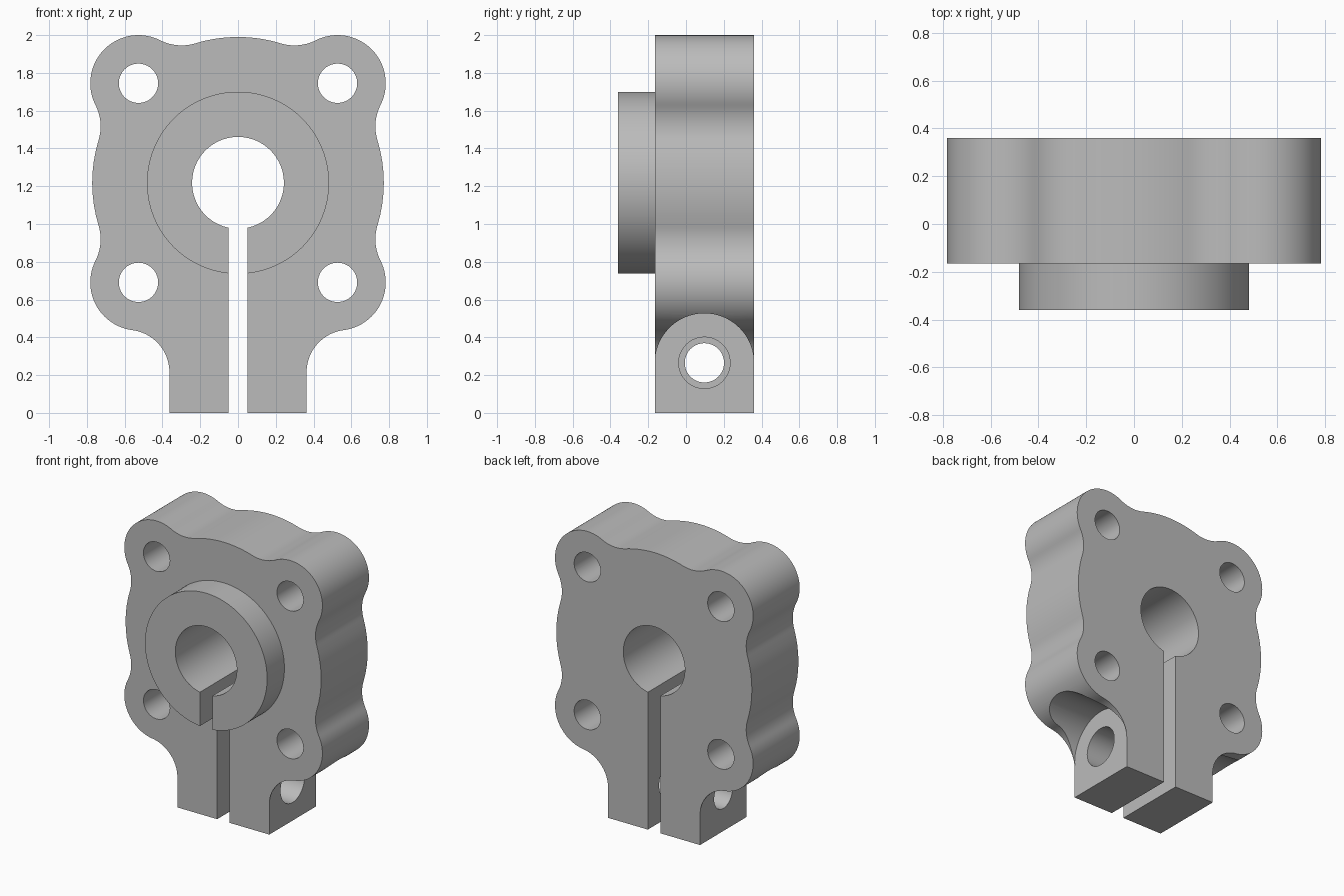
import bpy, bmesh, math
from mathutils import Vector, Matrix

if "Cube" in bpy.data.objects:
    bpy.data.objects.remove(bpy.data.objects["Cube"], do_unlink=True)

# Main dimensions
FRONT, BACK, BOSS_FRONT = -0.165, 0.36, -0.36
CENTRE_Z = 1.218
DISC_R, BOSS_R, BORE_R = 0.772, 0.482, 0.243
LOBE, LOBE_R, HOLE_R = 0.527, 0.255, 0.104
BLEND_R, FOOT_R = 0.25, 0.225
ARM_X, SLOT_X = 0.363, 0.049
BOLT_Y, BOLT_Z = (FRONT + BACK) / 2, 0.265

steel = bpy.data.materials.new("plain grey")
steel.use_nodes = True
GREY = (0.5, 0.5, 0.5, 1)
steel.diffuse_color = GREY
steel.node_tree.nodes["Principled BSDF"].inputs["Base Color"].default_value = GREY


def make_object(name, bm):
    bmesh.ops.recalc_face_normals(bm, faces=bm.faces)
    mesh = bpy.data.meshes.new(name)
    bm.to_mesh(mesh)
    bm.free()
    mesh.materials.append(steel)
    obj = bpy.data.objects.new(name, mesh)
    bpy.context.collection.objects.link(obj)
    return obj


def cylinder(name, radius, start, end, segments=96):
    start, end = Vector(start), Vector(end)
    axis = end - start
    bm = bmesh.new()
    turn = axis.to_track_quat('Z', 'Y').to_matrix().to_4x4()
    bmesh.ops.create_cone(bm, cap_ends=True, segments=segments, radius1=radius,
                          radius2=radius, depth=axis.length,
                          matrix=Matrix.Translation((start + end) / 2) @ turn)
    return make_object(name, bm)


def combine(target, tool, operation):
    mod = target.modifiers.new(tool.name, 'BOOLEAN')
    mod.operation, mod.solver, mod.object = operation, 'EXACT', tool
    bpy.context.view_layer.objects.active = target
    bpy.ops.object.modifier_apply(modifier=mod.name)
    bpy.data.objects.remove(tool, do_unlink=True)


def half_outline():
    """Tangent arcs from the foot of the right arm to the top middle."""
    disc = Vector((0, CENTRE_Z))
    low = Vector((LOBE, CENTRE_Z - LOBE))
    high = Vector((LOBE, CENTRE_Z + LOBE))
    # Blend circles touch both the disc and a lobe
    a, b, d = DISC_R + BLEND_R, LOBE_R + BLEND_R, LOBE * math.sqrt(2)
    spread = math.acos((a * a + d * d - b * b) / (2 * a * d))

    def blend(angle):
        return disc + a * Vector((math.cos(angle), math.sin(angle)))

    # Foot fillet touches the arm side and the lower lobe
    foot_x = ARM_X + FOOT_R
    drop = math.sqrt((LOBE_R + FOOT_R) ** 2 - (foot_x - LOBE) ** 2)
    foot = Vector((foot_x, low.y - drop))
    quarter = math.pi / 4
    chain = [(foot, FOOT_R, -1), (low, LOBE_R, 1),
             (blend(spread - quarter), BLEND_R, -1), (disc, DISC_R, 1),
             (blend(quarter - spread), BLEND_R, -1), (high, LOBE_R, 1),
             (blend(quarter + spread), BLEND_R, -1), (disc, DISC_R, 1)]
    points = [Vector((ARM_X, 0))]
    for i, (c, r, way) in enumerate(chain):
        into = chain[i - 1][0] - c if i else Vector((-1, 0))
        out = chain[i + 1][0] - c if i + 1 < len(chain) else Vector((0, 1))
        first = math.atan2(into.y, into.x)
        sweep = (math.atan2(out.y, out.x) - first) * way % math.tau
        steps = max(8, round(sweep / math.radians(4)))
        for k in range(1 if i else 0, steps + 1):
            t = first + way * sweep * k / steps
            points.append(c + r * Vector((math.cos(t), math.sin(t))))
    return points


# Lobed plate with clamp arms
right = half_outline()
outline = right + [Vector((-p.x, p.y)) for p in reversed(right[:-1])]
bm = bmesh.new()
face = bm.faces.new([bm.verts.new((p.x, FRONT, p.y)) for p in outline])
grown = bmesh.ops.extrude_face_region(bm, geom=[face])
bmesh.ops.translate(bm, vec=(0, BACK - FRONT, 0),
                    verts=[v for v in grown["geom"] if isinstance(v, bmesh.types.BMVert)])
body = make_object("clamp_body", bm)

# Round boss on the front
combine(body, cylinder("boss", BOSS_R, (0, BOSS_FRONT, CENTRE_Z),
                       (0, FRONT + 0.1, CENTRE_Z), 128), 'UNION')

# Centre bore and corner holes
combine(body, cylinder("bore", BORE_R, (0, -1, CENTRE_Z), (0, 1, CENTRE_Z)), 'DIFFERENCE')
for sx in (-1, 1):
    for sz in (-1, 1):
        x, z = sx * LOBE, CENTRE_Z + sz * LOBE
        combine(body, cylinder("corner_hole", HOLE_R, (x, -1, z), (x, 1, z), 64), 'DIFFERENCE')

# Clamping slot from the bore down
bm = bmesh.new()
bmesh.ops.create_cube(bm, size=1, matrix=Matrix.Translation((0, 0, CENTRE_Z / 2 - 0.1))
                      @ Matrix.Diagonal((2 * SLOT_X, 2, CENTRE_Z + 0.2, 1)))
combine(body, make_object("slot", bm), 'DIFFERENCE')

# Bolt seats and bolt holes: clearance on one arm, narrower on the other
for side, hole in ((1, 0.136), (-1, HOLE_R)):
    combine(body, cylinder("bolt_seat", BOLT_Y - FRONT - 0.0005, (side * ARM_X, BOLT_Y, BOLT_Z),
                           (side, BOLT_Y, BOLT_Z)), 'DIFFERENCE')
    combine(body, cylinder("bolt_hole", hole, (0, BOLT_Y, BOLT_Z),
                           (side, BOLT_Y, BOLT_Z), 64), 'DIFFERENCE')

# Smooth curves, crisp edges
bpy.ops.object.select_all(action='DESELECT')
body.select_set(True)
bpy.context.view_layer.objects.active = body
bpy.ops.object.shade_smooth_by_angle(angle=math.radians(25))
